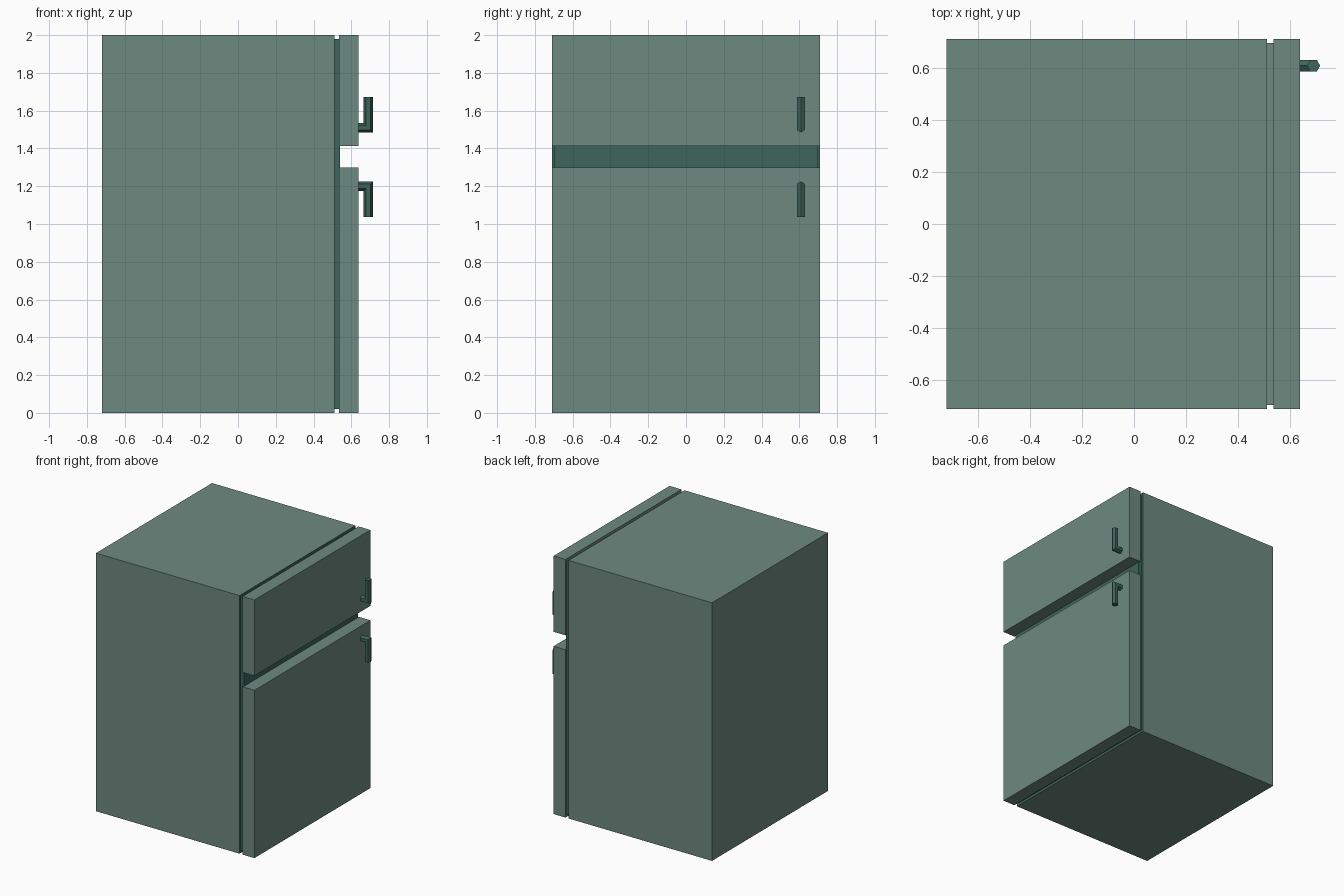
import bpy, bmesh, math

if "Cube" in bpy.data.objects:
    bpy.data.objects.remove(bpy.data.objects["Cube"])


def material(name, rgb):
    m = bpy.data.materials.new(name)
    m.diffuse_color = (*rgb, 1)
    m.use_nodes = True
    m.node_tree.nodes["Principled BSDF"].inputs["Base Color"].default_value = m.diffuse_color
    return m


LIGHT = material("sage green", (0.155, 0.252, 0.215))
DARK = material("deep green", (0.048, 0.128, 0.103))


def finish(name, bm, mats):
    bmesh.ops.recalc_face_normals(bm, faces=bm.faces)
    me = bpy.data.meshes.new(name)
    bm.to_mesh(me)
    bm.free()
    for m in mats:
        me.materials.append(m)
    ob = bpy.data.objects.new(name, me)
    bpy.context.collection.objects.link(ob)
    return ob


def box(name, x, y, z, mats, second=None):
    """Box from ranges; faces whose normal passes 'second' get material 1."""
    bm = bmesh.new()
    bmesh.ops.create_cube(bm, size=1)
    for v in bm.verts:
        v.co = [r[0] + (c + 0.5) * (r[1] - r[0]) for c, r in zip(v.co, (x, y, z))]
    ob = finish(name, bm, mats)
    if second:
        for p in ob.data.polygons:
            p.material_index = int(second(p.normal))
    return ob


def handle(name, side):
    """Mitred L-shaped hexagonal bar, mirrored about the gap by side."""
    bm = bmesh.new()
    cx, cy, mid, r = 0.69, 0.608, 1.355, 0.025
    rings = [[], [], []]
    for i in range(6):
        t = i * math.tau / 6
        a, b = r * math.cos(t), r * math.sin(t)
        path = [(0.63, 0.155 - a), (cx + a, 0.155 - a), (cx + a, 0.317)]
        for ring, (x, h) in zip(rings, path):
            ring.append(bm.verts.new((x, cy + b, mid + side * h)))
    for r0, r1 in zip(rings, rings[1:]):
        for i in range(6):
            j = (i + 1) % 6
            bm.faces.new((r0[i], r0[j], r1[j], r1[i]))
    bm.faces.new(rings[0])
    bm.faces.new(rings[2])
    return finish(name, bm, [DARK])


# Cabinet with dark front frame
box("cabinet", (-0.72, 0.51), (-0.71, 0.71), (0, 2), [LIGHT, DARK],
    lambda n: n.x > 0.9)

# Recessed seal between cabinet and doors
box("door_seal", (0.505, 0.54), (-0.695, 0.695), (0.02, 1.98), [DARK, LIGHT],
    lambda n: abs(n.z) > 0.9)

# Doors
box("lower_door", (0.536, 0.638), (-0.71, 0.71), (0, 1.3), [LIGHT])
box("upper_door", (0.536, 0.638), (-0.71, 0.71), (1.412, 2), [LIGHT])

# Handles
handle("upper_handle", 1)
handle("lower_handle", -1)
